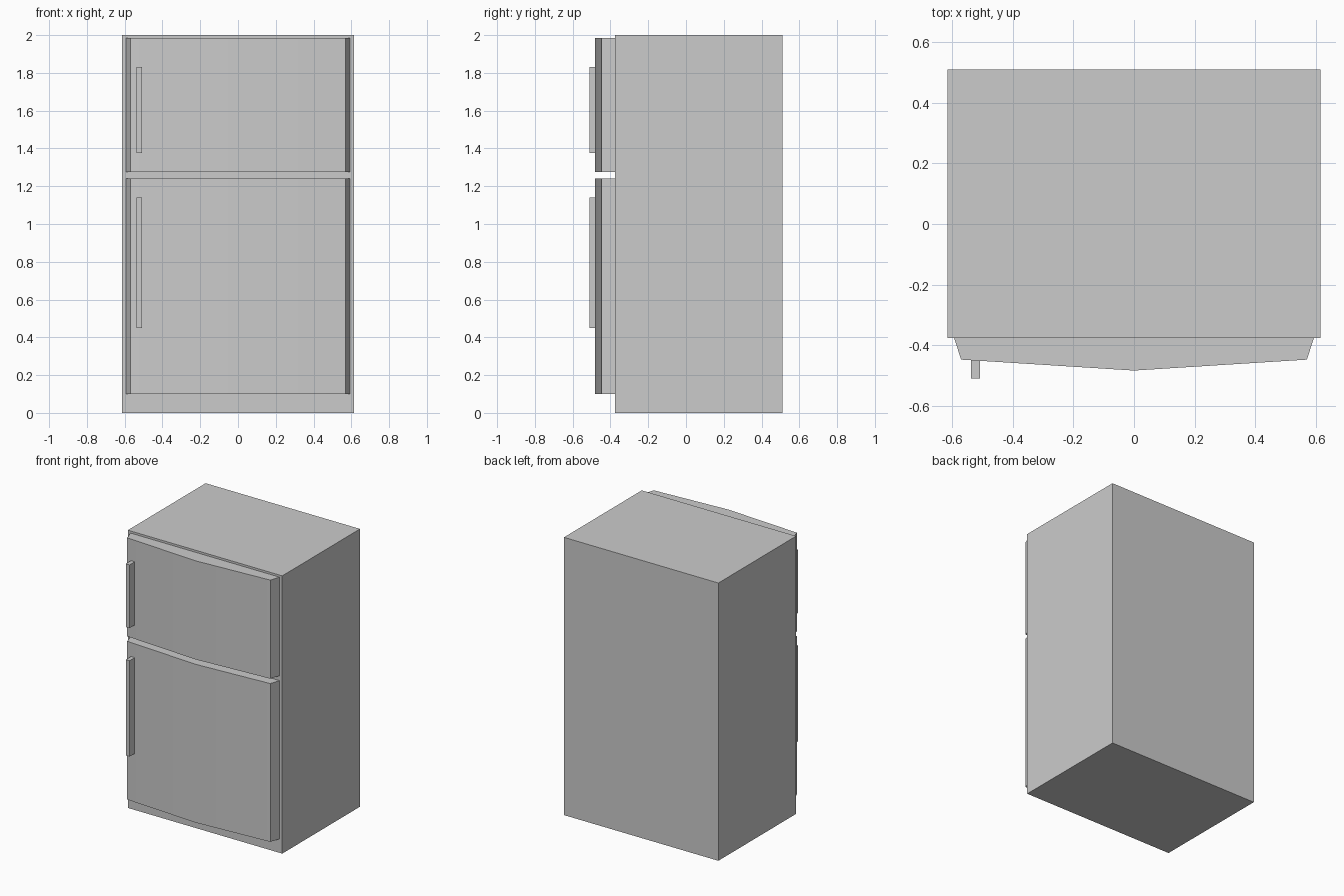
import bpy, bmesh

if "Cube" in bpy.data.objects:
    bpy.data.objects.remove(bpy.data.objects["Cube"])

BODY_FRONT = -0.375


def prism(name, outline, z0, z1, smooth=False):
    """Extrude an xy outline from z0 to z1."""
    bm = bmesh.new()
    face = bm.faces.new([bm.verts.new((x, y, z0)) for x, y in outline])
    ext = bmesh.ops.extrude_face_region(bm, geom=[face])
    top = [g for g in ext["geom"] if isinstance(g, bmesh.types.BMVert)]
    bmesh.ops.translate(bm, vec=(0, 0, z1 - z0), verts=top)
    bmesh.ops.recalc_face_normals(bm, faces=bm.faces)
    me = bpy.data.meshes.new(name)
    bm.to_mesh(me)
    bm.free()
    ob = bpy.data.objects.new(name, me)
    bpy.context.collection.objects.link(ob)
    if smooth:
        bpy.ops.object.select_all(action='DESELECT')
        ob.select_set(True)
        bpy.context.view_layer.objects.active = ob
        bpy.ops.object.shade_smooth_by_angle(angle=0.5)
    return ob


def rect(x0, x1, y0, y1):
    return [(x0, y0), (x1, y0), (x1, y1), (x0, y1)]


# Cabinet
prism("cabinet", rect(-0.615, 0.615, BODY_FRONT, 0.51), 0, 2)

# Bowed doors with chamfered sides, each with a bar handle on the left
door = [(-0.593, BODY_FRONT), (-0.57, -0.447), (0, -0.483),
        (0.57, -0.447), (0.593, BODY_FRONT)]
for name, z0, z1, h0, h1 in (("fridge", 0.10, 1.24, 0.45, 1.14),
                             ("freezer", 1.275, 1.985, 1.375, 1.83)):
    prism(name + "_door", door, z0, z1, smooth=True)
    prism(name + "_handle", rect(-0.537, -0.507, -0.51, -0.445), h0, h1)
